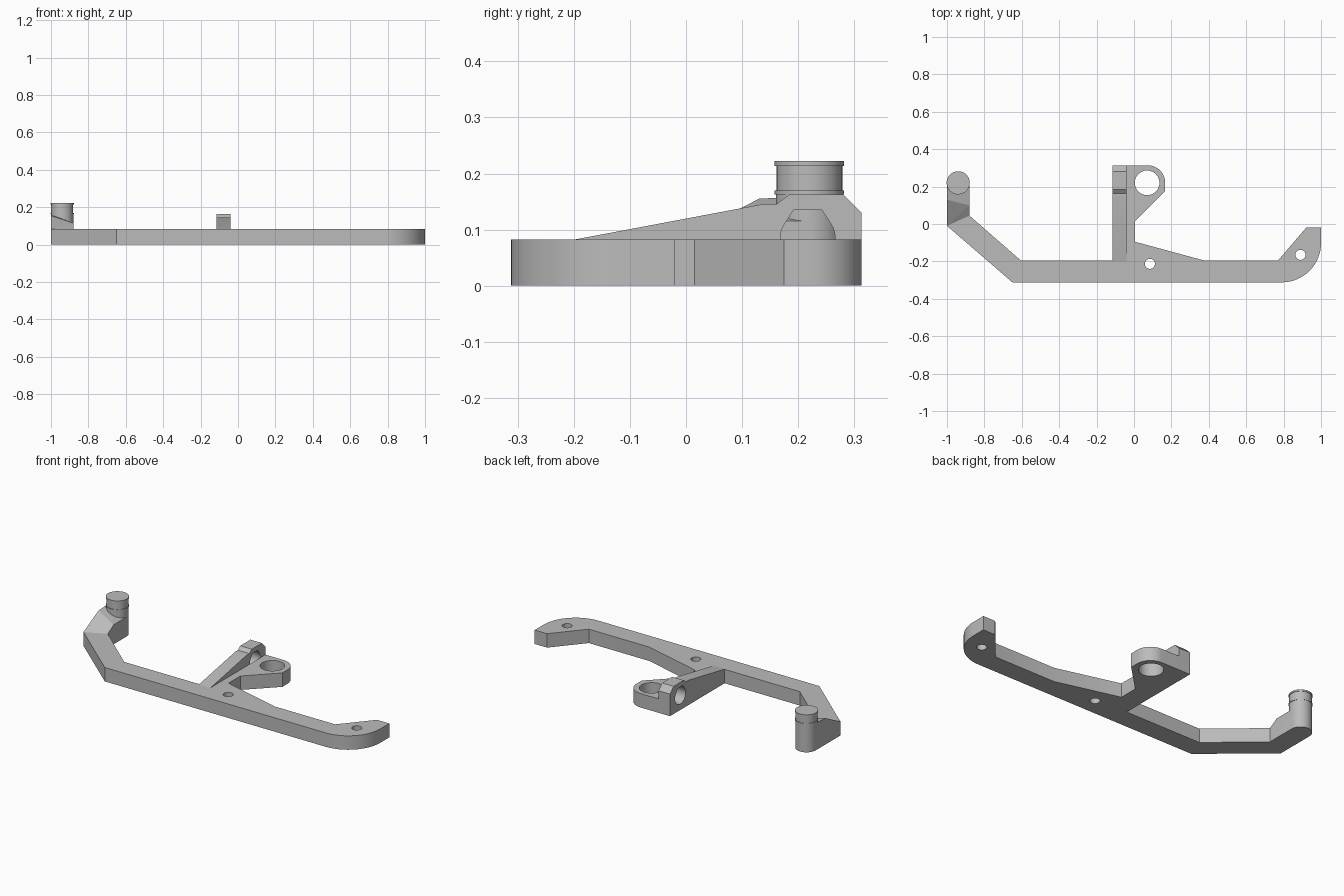
import bpy, bmesh, math

cube = bpy.data.objects.get("Cube")
if cube:
    bpy.data.objects.remove(cube, do_unlink=True)

grey = bpy.data.materials.new("plain_grey")
grey.use_nodes = True
COLOUR = (0.5, 0.5, 0.5, 1)
grey.diffuse_color = COLOUR
for node in grey.node_tree.nodes:
    if node.type == 'BSDF_PRINCIPLED':
        node.inputs["Base Color"].default_value = COLOUR

T = 0.082          # plate thickness


def finish(name, bm):
    bmesh.ops.recalc_face_normals(bm, faces=bm.faces)
    mesh = bpy.data.meshes.new(name)
    bm.to_mesh(mesh)
    bm.free()
    mesh.materials.append(grey)
    obj = bpy.data.objects.new(name, mesh)
    bpy.context.collection.objects.link(obj)
    return obj


def arc(cx, cy, r, start, end, n=16):
    """Points along a circular arc, angles in degrees."""
    angles = [math.radians(start + (end - start) * i / n) for i in range(n + 1)]
    return [(cx + r * math.cos(a), cy + r * math.sin(a)) for a in angles]


def prism(name, points, lo, hi, axis='Z'):
    """Extrude a flat outline along Z (outline in xy) or X (outline in yz)."""
    place = (lambda u, v, w: (u, v, w)) if axis == 'Z' else (lambda u, v, w: (w, u, v))
    bm = bmesh.new()
    ends = [[bm.verts.new(place(u, v, w)) for u, v in points] for w in (lo, hi)]
    for loop in ends:
        bm.faces.new(loop)
    n = len(points)
    for i in range(n):
        j = (i + 1) % n
        bm.faces.new((ends[0][i], ends[0][j], ends[1][j], ends[1][i]))
    return finish(name, bm)


def activate(obj):
    bpy.ops.object.select_all(action='DESELECT')
    obj.select_set(True)
    bpy.context.view_layer.objects.active = obj


def cut(obj, cutter):
    cutter.hide_render = True
    mod = obj.modifiers.new("cut", 'BOOLEAN')
    mod.operation = 'DIFFERENCE'
    mod.solver = 'EXACT'
    mod.object = cutter
    activate(obj)
    bpy.ops.object.modifier_apply(modifier=mod.name)
    bpy.data.objects.remove(cutter, do_unlink=True)


# Flat bracket plate: bent bar, curved right end, middle arm with ring
outline = [(-1, -0.01), (-0.65, -0.312)]
outline += arc(0.79, -0.102, 0.21, -90, 0)
outline += [(1, -0.02), (0.92, -0.02), (0.77, -0.195), (0.375, -0.195),
            (0.005, -0.095), (0.005, 0.015), (0.166, 0.175)]
outline += arc(0.076, 0.223, 0.09, 0, 90)
outline += [(-0.115, 0.313), (-0.115, -0.195), (-0.605, -0.195), (-0.88, 0.045)]
outline += arc(-0.94, 0.22, 0.06, 0, 180)
plate = prism("bracket_plate", outline, 0, T)

# Two screw holes and the large ring hole
for x, y, r in ((0.085, -0.213, 0.027), (0.89, -0.165, 0.027), (0.07, 0.22, 0.066)):
    cut(plate, prism("hole_cutter", arc(x, y, r, 0, 360, 32)[:-1], -0.1, 0.2))

# Sloping rib on the middle arm
rib = prism("middle_rib", [(-0.2, T), (0.313, T), (0.313, 0.13), (0.28, 0.163),
                           (0.185, 0.163), (0.162, 0.146), (0.14, 0.146)],
            -0.115, -0.04, 'X')

# Cross hole with a flat roof, open through the rib and blind in the plate
cross = arc(0.217, 0.084, 0.049, 145, 395, 24) + [(0.242, 0.135), (0.192, 0.135)]
cut(plate, prism("cross_cutter", cross, -0.2, -0.04, 'X'))
cut(rib, prism("cross_cutter", cross, -0.2, 0.0, 'X'))

# Grooved post on the left-hand arm, as a lathed profile
profile = [(0, T), (0.06, T), (0.06, 0.163), (0.062, 0.163), (0.062, 0.17),
           (0.059, 0.17), (0.059, 0.213), (0.062, 0.213), (0.062, 0.222), (0, 0.222)]
bm = bmesh.new()
verts = [bm.verts.new((-0.94 + r, 0.22, z)) for r, z in profile]
edges = [bm.edges.new(pair) for pair in zip(verts, verts[1:])]
bmesh.ops.spin(bm, geom=verts + edges, cent=(-0.94, 0.22, 0), axis=(0, 0, 1),
               angle=math.tau, steps=32)
bmesh.ops.remove_doubles(bm, verts=bm.verts, dist=0.0002)
post = finish("post", bm)

# Faceted gusset leaning against the post
bm = bmesh.new()
for co in ((-1, -0.01, T), (-0.88, 0.045, T), (-0.88, 0.22, T), (-1, 0.22, T),
           (-1, 0.13, 0.155), (-1, 0.22, 0.16), (-0.88, 0.1, 0.115), (-0.88, 0.22, 0.115)):
    bm.verts.new(co)
bmesh.ops.convex_hull(bm, input=bm.verts)
gusset = finish("post_gusset", bm)

# Smooth round surfaces, keep hard edges
for obj in (plate, rib, post):
    activate(obj)
    bpy.ops.object.shade_smooth_by_angle(angle=math.radians(25))
